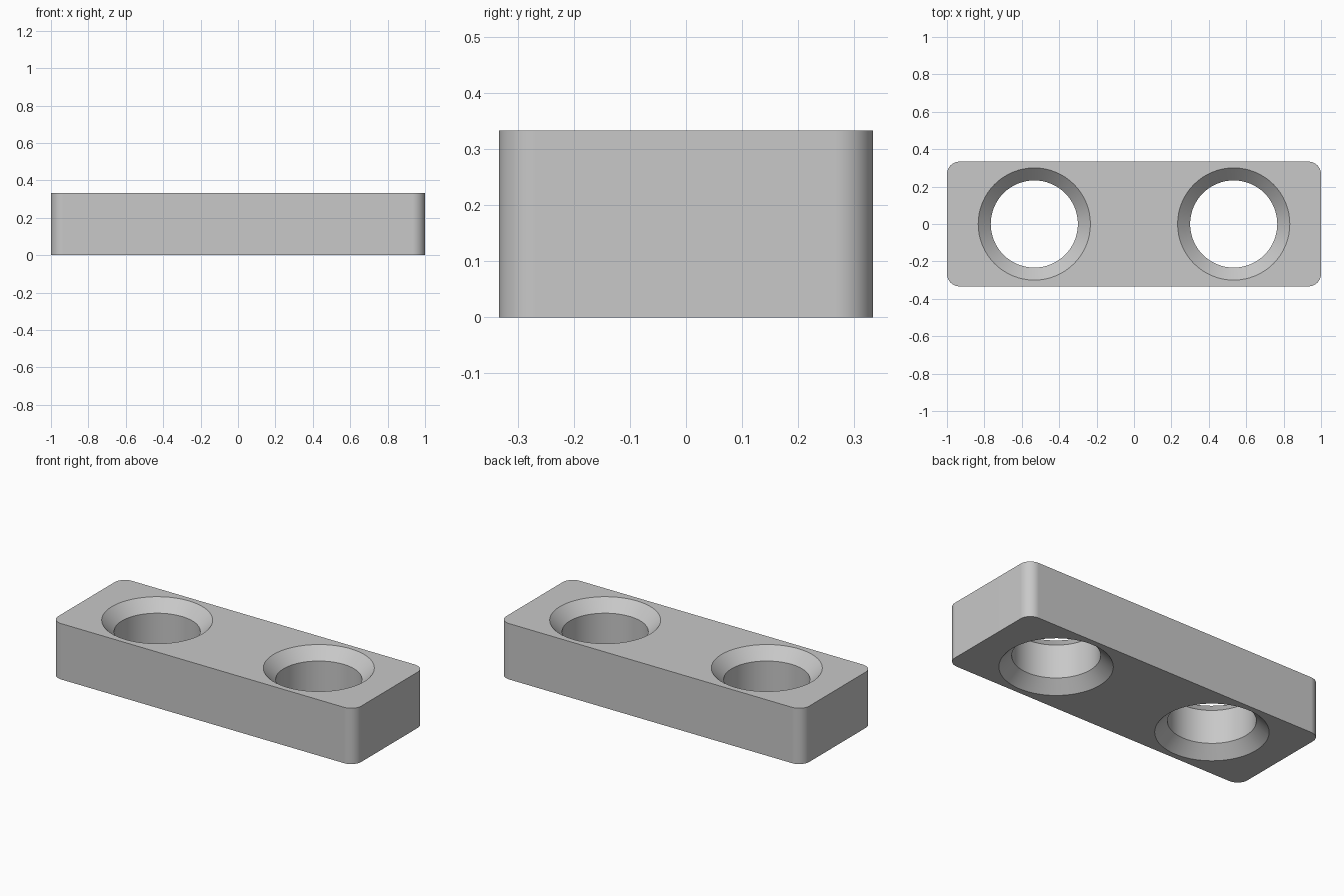
import bpy
import bmesh
import math

LENGTH, WIDTH, HEIGHT = 2.0, 0.667, 0.333
CORNER = 0.067            # rounded vertical corners
HOLE_X, HOLE_R = 0.533, 0.233
CHAMFER = 0.067           # countersink at both ends of each hole
EXTRA = 0.02              # cutter overshoot beyond the block

if "Cube" in bpy.data.objects:
    bpy.data.objects.remove(bpy.data.objects["Cube"], do_unlink=True)


def make_material(name, rgb):
    mat = bpy.data.materials.new(name)
    mat.use_nodes = True
    mat.diffuse_color = (*rgb, 1)
    mat.node_tree.nodes["Principled BSDF"].inputs["Base Color"].default_value = (*rgb, 1)
    return mat


def add_object(name, bm):
    mesh = bpy.data.meshes.new(name)
    bmesh.ops.recalc_face_normals(bm, faces=bm.faces)
    bm.to_mesh(mesh)
    bm.free()
    obj = bpy.data.objects.new(name, mesh)
    bpy.context.collection.objects.link(obj)
    return obj


def countersunk_cutter(name, x, segments=64):
    """Straight bore that flares outward through both faces."""
    wide = HOLE_R + CHAMFER + EXTRA
    profile = [(wide, -EXTRA), (HOLE_R, CHAMFER),
               (HOLE_R, HEIGHT - CHAMFER), (wide, HEIGHT + EXTRA)]
    bm = bmesh.new()
    rings = []
    for r, z in profile:
        angles = [math.tau * i / segments for i in range(segments)]
        rings.append([bm.verts.new((x + r * math.cos(a), r * math.sin(a), z)) for a in angles])
    for low, high in zip(rings, rings[1:]):
        for i in range(segments):
            j = (i + 1) % segments
            bm.faces.new((low[i], low[j], high[j], high[i]))
    bm.faces.new(rings[0])
    bm.faces.new(rings[-1])
    cutter = add_object(name, bm)
    cutter.hide_render = True
    return cutter


# Block with rounded vertical corners
bm = bmesh.new()
bmesh.ops.create_cube(bm, size=1)
bmesh.ops.scale(bm, vec=(LENGTH, WIDTH, HEIGHT), verts=bm.verts)
bmesh.ops.translate(bm, vec=(0, 0, HEIGHT / 2), verts=bm.verts)
uprights = [e for e in bm.edges if abs(e.verts[0].co.z - e.verts[1].co.z) > HEIGHT / 2]
bmesh.ops.bevel(bm, geom=uprights, offset=CORNER, segments=10, profile=0.5, affect='EDGES')
block = add_object("two_hole_block", bm)
block.data.materials.append(make_material("light grey", (0.58, 0.58, 0.58)))

bpy.ops.object.select_all(action='DESELECT')
block.select_set(True)
bpy.context.view_layer.objects.active = block

# Two countersunk through holes
for side, x in (("left", HOLE_X), ("right", -HOLE_X)):
    cutter = countersunk_cutter(side + "_hole_cutter", x)
    cut = block.modifiers.new(side + "_hole", 'BOOLEAN')
    cut.operation = 'DIFFERENCE'
    cut.solver = 'EXACT'
    cut.object = cutter
    bpy.ops.object.modifier_apply(modifier=cut.name)
    bpy.data.objects.remove(cutter, do_unlink=True)

# Smooth curved walls, crisp rims, flat sides
bpy.ops.object.shade_smooth_by_angle(angle=math.radians(30))
weighted = block.modifiers.new("flat_sides", 'WEIGHTED_NORMAL')
weighted.keep_sharp = True
